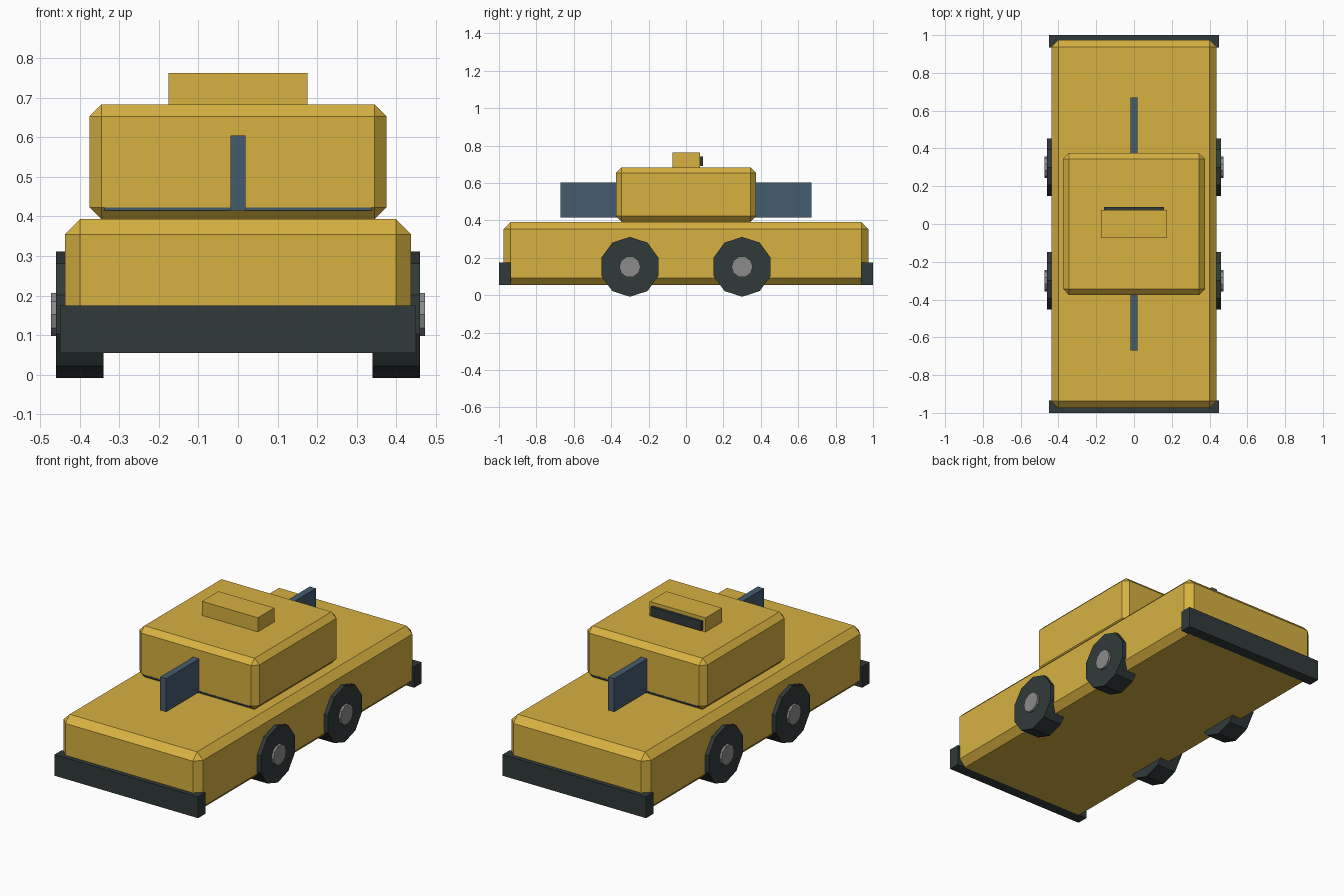
import bpy
from math import pi
from mathutils import Matrix

cube = bpy.data.objects.get("Cube")
if cube:
    bpy.data.objects.remove(cube, do_unlink=True)


def material(name, rgb):
    mat = bpy.data.materials.new(name)
    mat.use_nodes = True
    color = (*rgb, 1)
    mat.diffuse_color = color
    mat.node_tree.nodes["Principled BSDF"].inputs["Base Color"].default_value = color
    return mat


yellow = material("taxi yellow", (0.68, 0.44, 0.053))
rubber = material("dark rubber", (0.031, 0.042, 0.042))
glass = material("slate glass", (0.06, 0.108, 0.158))
metal = material("hub grey", (0.26, 0.26, 0.26))


def box(name, low, high, mat, bevel=0):
    """Box between two corners, optionally with chamfered edges."""
    bpy.ops.mesh.primitive_cube_add(size=1)
    ob = bpy.context.object
    ob.name = name
    size = [b - a for a, b in zip(low, high)]
    mid = [(a + b) / 2 for a, b in zip(low, high)]
    ob.data.transform(Matrix.Diagonal((*size, 1)))
    ob.location = mid
    ob.data.materials.append(mat)
    if bevel:
        mod = ob.modifiers.new("chamfer", "BEVEL")
        mod.width = bevel
        mod.segments = 1
    return ob


def disc(name, radius, inner, outer, side, y, turn, mat):
    """Ten-sided disc with its axle along x."""
    bpy.ops.mesh.primitive_cylinder_add(vertices=10, radius=radius, depth=outer - inner)
    ob = bpy.context.object
    ob.name = name
    ob.data.transform(Matrix.Rotation(pi / 2, 4, "Y") @ Matrix.Rotation(turn, 4, "Z"))
    ob.location = (side * (inner + outer) / 2, y, 0.152)
    ob.data.materials.append(mat)


# Body, cabin and roof sign
box("body", (-0.437, -0.975, 0.055), (0.437, 0.975, 0.393), yellow, 0.038)
box("cabin", (-0.375, -0.375, 0.393), (0.375, 0.375, 0.683), yellow, 0.03)
box("roof_sign", (-0.175, -0.073, 0.68), (0.175, 0.075, 0.763), yellow)
box("sign_panel", (-0.158, 0.075, 0.69), (0.158, 0.09, 0.743), rubber)

for end, s in (("front", -1), ("back", 1)):
    # Bumper, window panel set into the cabin, and upright glass fin
    ys = sorted((s * 0.935, s))
    box(end + "_bumper", (-0.45, ys[0], 0.055), (0.45, ys[1], 0.175), rubber)
    ys = sorted((s * 0.335, s * 0.3745))
    box(end + "_window", (-0.337, ys[0], 0.415), (0.337, ys[1], 0.604), glass)
    ys = sorted((s * 0.01, s * 0.67))
    box(end + "_fin", (-0.019, ys[0], 0.415), (0.019, ys[1], 0.604), glass)

    # Wheels and hubs
    for side_name, side in (("left", 1), ("right", -1)):
        label = end + "_" + side_name
        disc(label + "_wheel", 0.16, 0.34, 0.46, side, s * 0.3, pi / 2, rubber)
        disc(label + "_hub", 0.057, 0.42, 0.473, side, s * 0.3, 0, metal)
